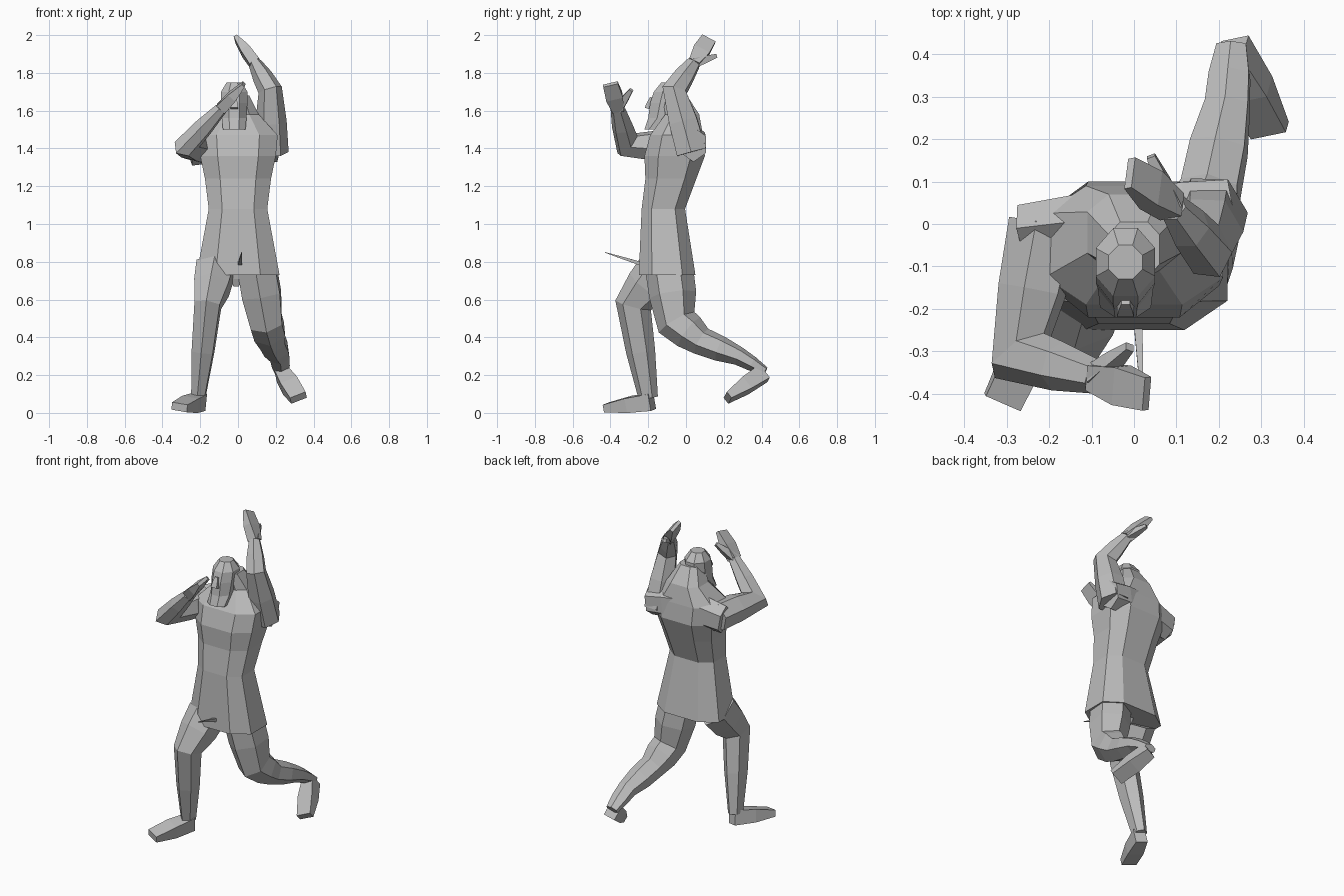
import bpy, bmesh, math
from mathutils import Vector

cube = bpy.data.objects.get("Cube")
if cube:
    bpy.data.objects.remove(cube)

stone = bpy.data.materials.new("stone_grey")
stone.use_nodes = True
GREY = (.5, .5, .5, 1)
stone.diffuse_color = GREY
stone.node_tree.nodes["Principled BSDF"].inputs["Base Color"].default_value = GREY

RIGHTWARD = Vector((1, 0, 0))
BACKWARD = Vector((0, 1, 0))


def ring(centre, across, along, width, depth, sides, roundness=1):
    """Polygon with a flat side facing each way; low roundness makes it boxier."""
    def bend(value):
        return math.copysign(abs(value) ** roundness, value)
    reach = .5 / math.cos(math.pi / sides) ** roundness
    angles = [(i + .5) * math.tau / sides for i in range(sides)]
    return [centre + across * (width * reach * bend(math.cos(a)))
            + along * (depth * reach * bend(math.sin(a))) for a in angles]


def loft(name, rings):
    """Skin a list of rings into one closed, flat-faced object."""
    bm = bmesh.new()
    loops = [[bm.verts.new(point) for point in points] for points in rings]
    for lower, upper in zip(loops, loops[1:]):
        for i in range(len(lower)):
            bm.faces.new((lower[i - 1], lower[i], upper[i], upper[i - 1]))
    bm.faces.new(loops[0])
    bm.faces.new(loops[-1])
    bmesh.ops.recalc_face_normals(bm, faces=bm.faces)
    mesh = bpy.data.meshes.new(name)
    bm.to_mesh(mesh)
    bm.free()
    mesh.materials.append(stone)
    bpy.context.collection.objects.link(bpy.data.objects.new(name, mesh))


def limb(name, hint, joints, widths, depths, sides=6, swell=1.1):
    """Taper along the joints, with a swollen ring in the middle of each bone."""
    joints = [Vector(joint) for joint in joints]
    path = [joints[0]]
    for start, end in zip(joints, joints[1:]):
        path += [(start + end) / 2, end]
    last = len(path) - 1
    rings = []
    for i, point in enumerate(path):
        before = (point - path[i - 1]).normalized() if i else None
        after = (path[i + 1] - point).normalized() if i < last else before
        before = before or after
        tangent = (before + after).normalized()
        across = (hint - tangent * hint.dot(tangent)).normalized()
        size = swell if i % 2 else 1
        width = size * (widths[0] + (widths[1] - widths[0]) * i / last)
        depth = size * (depths[0] + (depths[1] - depths[0]) * i / last)
        # Widen the bend so that elbows and knees keep their thickness
        rings.append(ring(point, across, tangent.cross(across),
                          width, depth / tangent.dot(after), sides))
    loft(name, rings)


def bend_axis(root, middle, end):
    root, middle, end = Vector(root), Vector(middle), Vector(end)
    return (middle - root).cross(end - middle).normalized()


def arm(side, shoulder, elbow, wrist, fingertip, thumbtip):
    limb(side + "_arm", bend_axis(shoulder, elbow, wrist),
         [shoulder, elbow, wrist], (.15, .06), (.16, .07))
    limb(side + "_hand", Vector(thumbtip) - Vector(wrist), [wrist, fingertip],
         (.06, .08), (.06, .02), sides=4, swell=1.3)
    limb(side + "_thumb", RIGHTWARD, [wrist, thumbtip],
         (.05, .02), (.05, .02), sides=4)


def leg(side, joints, ankle_depth, heel, toe):
    axis = bend_axis(joints[0], joints[1], joints[-1])
    limb(side + "_leg", axis, joints, (.2, .07), (.22, ankle_depth))
    limb(side + "_foot", axis, [heel, toe], (.07, .09), (.09, .04), sides=4, swell=1.2)


def stack(name, centre_x, levels, roundness):
    """Level rings of (height, width, depth, centre y)."""
    loft(name, [ring(Vector((centre_x, y, z)), RIGHTWARD, BACKWARD, width, depth, 8, roundness)
                for z, width, depth, y in levels])


# Flared tunic, narrow waist, broad back and sloping neck
stack("tunic_torso", 0, [
    (.73, .44, .3, -.1),
    (1.08, .31, .23, -.12),
    (1.24, .35, .27, -.08),
    (1.36, .4, .32, -.06),
    (1.47, .42, .28, -.05),
    (1.58, .22, .18, -.02),
    (1.68, .12, .13, -.06)], roundness=.7)

# Shoulder blades joining both arms across the back
limb("shoulders", BACKWARD, [(-.26, -.01, 1.4), (0, .02, 1.45), (.22, .04, 1.42)],
     (.11, .13), (.16, .16))

# Bearded head
stack("head", -.02, [
    (1.5, .12, .08, -.18),
    (1.56, .13, .16, -.12),
    (1.64, .14, .18, -.1),
    (1.7, .14, .16, -.09),
    (1.75, .08, .08, -.09)], roundness=1)
limb("nose", RIGHTWARD, [(-.02, -.18, 1.67), (-.02, -.2, 1.61)],
     (.02, .04), (.02, .04), sides=4)

# Right arm crosses the front, left arm is raised over the head
arm("right", shoulder=(-.21, 0, 1.41), elbow=(-.27, -.31, 1.42),
    wrist=(-.09, -.36, 1.61), fingertip=(.03, -.4, 1.74), thumbtip=(-.01, -.29, 1.71))
arm("left", shoulder=(.18, .03, 1.38), elbow=(.17, -.06, 1.71),
    wrist=(.09, .04, 1.85), fingertip=(-.01, .12, 1.98), thumbtip=(.04, .16, 1.89))

# Right leg steps forward, left leg trails on a bent knee
leg("right", [(-.12, -.13, .76), (-.16, -.28, .57), (-.21, -.2, .08)], .09,
    heel=(-.2, -.18, .06), toe=(-.31, -.42, .03))
leg("left", [(.1, -.09, .77), (.15, -.05, .48), (.18, .08, .38), (.22, .28, .3),
             (.23, .42, .22)], .04,
    heel=(.23, .41, .21), toe=(.32, .22, .08))

# Cloth below the hem and the thin spike in front of the tunic
limb("loincloth", RIGHTWARD, [(-.01, -.1, .75), (-.01, -.1, .67)],
     (.07, .03), (.1, .05), sides=4)
limb("front_spike", RIGHTWARD, [(.01, -.24, .79), (.02, -.43, .85)],
     (.02, .003), (.02, .003), sides=4)
